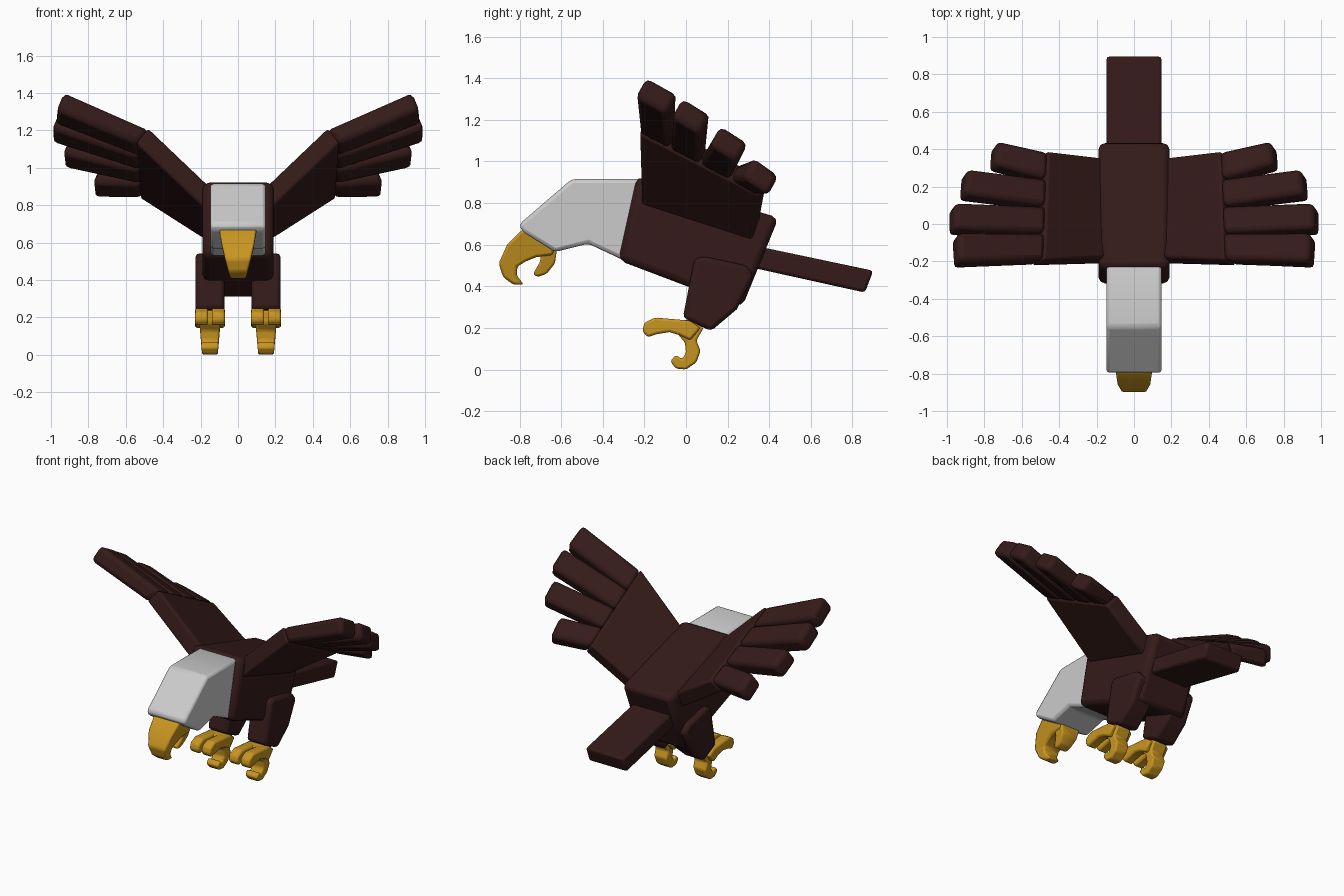
import bpy, bmesh
from mathutils import Vector

if "Cube" in bpy.data.objects:
    bpy.data.objects.remove(bpy.data.objects["Cube"])


def material(name, rgb):
    m = bpy.data.materials.new(name)
    m.diffuse_color = (*rgb, 1)
    m.use_nodes = True
    m.node_tree.nodes["Principled BSDF"].inputs["Base Color"].default_value = m.diffuse_color
    return m


BROWN = material("brown", (0.035, 0.011, 0.010))
WHITE = material("white", (0.75, 0.75, 0.75))
GOLD = material("gold", (0.58, 0.30, 0.015))


def loft(name, ring_a, ring_b, mat, bevel):
    """Closed solid between two matching rings of points, with softened edges."""
    bm = bmesh.new()
    a = [bm.verts.new(p) for p in ring_a]
    b = [bm.verts.new(p) for p in ring_b]
    n = len(a)
    bm.faces.new(a)
    bm.faces.new(b[::-1])
    for i in range(n):
        j = (i + 1) % n
        bm.faces.new((a[i], b[i], b[j], a[j]))
    bmesh.ops.recalc_face_normals(bm, faces=bm.faces)
    me = bpy.data.meshes.new(name)
    bm.to_mesh(me)
    bm.free()
    me.materials.append(mat)
    ob = bpy.data.objects.new(name, me)
    bpy.context.collection.objects.link(ob)
    mod = ob.modifiers.new("soft_edges", "BEVEL")
    mod.width = bevel
    mod.segments = 2
    mod.limit_method = "ANGLE"
    mod.angle_limit = 0.5
    return ob


def prism(name, profile, half, mat, bevel, cx=0.0):
    """Side profile (y, z) extruded across x; half is a width or a function of z."""
    w = half if callable(half) else (lambda z: half)
    return loft(name, [(cx - w(z), y, z) for y, z in profile],
                [(cx + w(z), y, z) for y, z in profile], mat, bevel)


# Body, head and tail
prism("body", [(-0.325, 0.525), (-0.235, 0.93), (0.445, 0.73), (0.27, 0.30)],
      0.19, BROWN, 0.035)
prism("head", [(-0.15, 0.88), (-0.22, 0.915), (-0.55, 0.915), (-0.80, 0.70),
               (-0.79, 0.665), (-0.63, 0.565), (-0.47, 0.605), (-0.30, 0.525), (-0.15, 0.60)],
      0.148, WHITE, 0.025)
prism("tail", [(0.25, 0.612), (0.90, 0.475), (0.86, 0.37), (0.25, 0.505)],
      0.147, BROWN, 0.015)

# Beak, narrowing towards the hooked tip
prism("upper_beak", [(-0.70, 0.68), (-0.79, 0.67), (-0.86, 0.60), (-0.90, 0.51), (-0.88, 0.445),
                     (-0.83, 0.408), (-0.78, 0.408), (-0.815, 0.455), (-0.81, 0.495),
                     (-0.77, 0.52), (-0.72, 0.54), (-0.64, 0.55), (-0.63, 0.60)],
      lambda z: 0.04 + 0.06 * min(1, (z - 0.40) / 0.23), GOLD, 0.012)
prism("lower_beak", [(-0.70, 0.58), (-0.70, 0.52), (-0.735, 0.46), (-0.715, 0.445),
                     (-0.67, 0.46), (-0.63, 0.51), (-0.62, 0.58)],
      lambda z: 0.04 + 0.035 * min(1, (z - 0.44) / 0.12), GOLD, 0.01)

# Wing guide points: top-surface chords and the offset to the underside
ROOT = (Vector((0.12, -0.18, 0.87)), Vector((0.12, 0.35, 0.70)))
MID = (Vector((0.48, -0.19, 1.215)), Vector((0.46, 0.39, 0.915)))
TIPS = [((0.93, -0.19, 1.41), (0.94, -0.04, 1.325)),
        ((0.955, -0.015, 1.31), (0.955, 0.12, 1.225)),
        ((0.90, 0.17, 1.175), (0.89, 0.30, 1.09)),
        ((0.74, 0.33, 1.02), (0.73, 0.45, 0.93))]
MID_DROP = Vector((0.065, -0.035, -0.08))
TIP_DROP = Vector((0.04, -0.055, -0.096))


def section(lead, trail, drop, s):
    lead, trail = Vector(lead), Vector(trail)
    return [Vector((s * p.x, p.y, p.z)) for p in (lead, trail, trail + drop, lead + drop)]


for side, s in (("right", 1), ("left", -1)):
    # Wing: inner panel and four fanned feathers
    loft(side + "_wing_panel", section(*ROOT, MID_DROP, s),
         section(*MID, MID_DROP, s), BROWN, 0.015)
    inner = [p.lerp(q, 0.85) for p, q in zip(ROOT, MID)]
    for i, (lead, trail) in enumerate(TIPS):
        a = inner[0].lerp(inner[1], i / 4)
        b = inner[0].lerp(inner[1], (i + 1) / 4)
        m0, m1 = MID[0].lerp(MID[1], i / 4), MID[0].lerp(MID[1], (i + 1) / 4)
        loft(f"{side}_feather_{i + 1}", section(m0.lerp(a, 0.1), m1.lerp(b, 0.1), MID_DROP, s),
             section(lead, trail, TIP_DROP, s), BROWN, 0.028)

    # Thigh
    cx = 0.15 * s
    prism(side + "_thigh", [(0.04, 0.53), (0.08, 0.545), (0.29, 0.50), (0.325, 0.45),
                            (0.245, 0.29), (0.12, 0.185), (-0.015, 0.25)],
          0.077, BROWN, 0.02, cx)

    # Foot: two front toes and one hooked hind talon
    toe = [(-0.21, 0.185), (-0.20, 0.225), (-0.15, 0.25), (0.02, 0.235), (0.07, 0.20),
           (0.02, 0.14), (-0.03, 0.165), (-0.08, 0.18), (-0.14, 0.17), (-0.185, 0.155)]
    for k in (-1, 1):
        prism(f"{side}_front_toe_{'inner' if k * s < 0 else 'outer'}", toe, 0.035,
              GOLD, 0.012, cx + 0.045 * k)
    prism(side + "_hind_talon", [(-0.04, 0.235), (0.03, 0.24), (0.085, 0.20), (0.05, 0.14),
                                 (0.07, 0.09), (0.05, 0.035), (0.0, 0.0), (-0.05, 0.005),
                                 (-0.075, 0.04), (-0.05, 0.07), (-0.02, 0.05), (0.0, 0.08),
                                 (-0.005, 0.13), (-0.04, 0.17)],
          lambda z: 0.042 + 0.012 * min(1, z / 0.15), GOLD, 0.01, cx)

# Smooth the bevels while keeping the flat facets crisp
bpy.ops.object.select_all(action="SELECT")
bpy.context.view_layer.objects.active = bpy.context.selected_objects[0]
bpy.ops.object.shade_smooth_by_angle(angle=0.6)
